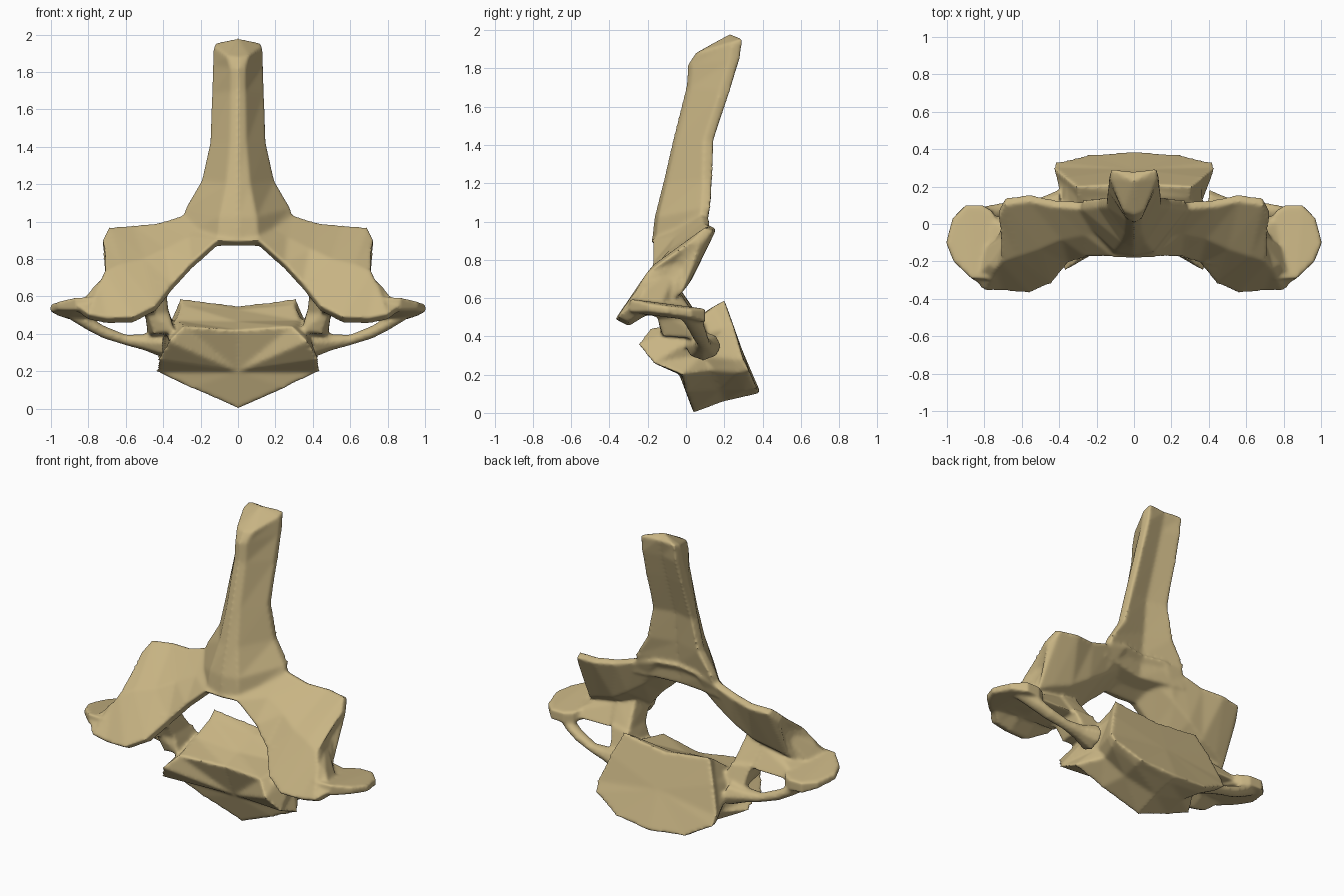
import bpy, bmesh, math
from mathutils import Vector

bm = bmesh.new()


def loft(rings, fan=None):
    """Skin a list of closed rings; fan = centre point for the last cap."""
    vr = [[bm.verts.new(p) for p in r] for r in rings]
    n = len(vr[0])
    for a, b in zip(vr, vr[1:]):
        for i in range(n):
            j = (i + 1) % n
            bm.faces.new((a[i], a[j], b[j], b[i]))
    for ring, c in ((vr[0], None), (vr[-1], fan)):
        mid = Vector(c) if c else sum((v.co for v in ring), Vector()) / n
        m = bm.verts.new(mid)
        for i in range(n):
            bm.faces.new((ring[i], ring[(i + 1) % n], m))


def whole(half):
    """Close a half ring that starts and ends on the midline."""
    return half + [(-x, y, z) for x, y, z in half[-2:0:-1]]


def hull(points):
    vs = [bm.verts.new(p) for p in points]
    r = bmesh.ops.convex_hull(bm, input=vs)
    junk = {v for v in r["geom_interior"] + r["geom_unused"]
            if isinstance(v, bmesh.types.BMVert)}
    bmesh.ops.delete(bm, geom=list(junk), context='VERTS')


# body: oblique block with flat rear face, waist, and overhanging front lip
rear = [(0, .215, .55), (.31, .2, .59), (.37, .25, .45), (.43, .30, .28),
        (.42, .33, .22), (.25, .37, .13), (0, .39, .105)]
rear_in = [(0, .15, .53), (.30, .14, .555), (.36, .20, .44), (.415, .25, .28),
           (.40, .27, .21), (.25, .31, .12), (0, .33, .09)]
waist = [(0, 0, .465), (.33, .03, .47), (.38, .05, .4), (.35, .08, .3),
         (.34, .14, .22), (.22, .18, .12), (0, .2, .06)]
front = [(0, -.13, .42), (.29, -.19, .44), (.37, -.25, .36), (.43, -.17, .26),
         (.44, -.02, .2), (.25, 0, .11), (0, .04, 0)]
loft([whole(r) for r in (rear, rear_in, waist, front)], fan=(0, -.035, .2))

# spinous process: front ridge, wide hollow back
spine = [(-.18, .88, .11, .10, .94, .31, .05),
         (-.165, 1.02, .10, .13, 1.08, .28, .07),
         (-.12, 1.20, .065, .14, 1.22, .195, .09),
         (-.07, 1.42, .045, .145, 1.42, .15, .11),
         (0, 1.70, .04, .23, 1.68, .14, .20),
         (.01, 1.82, .04, .28, 1.84, .135, .25),
         (.05, 1.88, .06, .295, 1.955, .13, .28)]
rings = []
for yf, zf, wf, yb, zb, wb, notch in spine:
    half = [(0, yf), (wf, yf + .02), (wb, yb - .05), (wb - .01, yb), (0, notch)]
    rings.append(whole([(x, y, zf + (zb - zf) * (y - yf) / (yb - yf))
                        for x, y in half]))
loft(rings, fan=(0, .23, 1.98))

# lamina stations: lower edge, upper edge, forward bulge, depth
lamina = [((0, -.18, .90), (0, .05, 1.08), 0, .1),
          ((.11, -.18, .90), (.15, .08, 1.08), 0, .1),
          ((.25, -.18, .775), (.28, .08, 1.04), .01, .12),
          ((.35, -.21, .665), (.42, .09, .995), .025, .13),
          ((.44, -.32, .55), (.56, .12, .98), .035, .15),
          ((.56, -.37, .49), (.69, .10, .97), .04, .16),
          ((.70, -.36, .485), (.725, .03, .90), .04, .16),
          ((.80, -.36, .505), (.685, -.06, .78), .03, .14),
          ((.86, -.30, .55), (.70, -.11, .72), .01, .1)]
back = Vector((0, .88, -.45))
# transverse tip outline, seen from above
tip = [(.76, .07), (.81, .1), (.9, .1), (.97, .03), (1.005, -.1), (.965, -.2),
       (.87, -.29), (.76, -.3), (.66, -.22), (.70, -.04)]
# thin bar below the side opening: x, y, z, radius
bar = [(.90, .01, .51, .035), (.80, .05, .455, .04), (.72, .07, .41, .036),
       (.60, .09, .367, .03), (.50, .09, .355, .045), (.40, .09, .35, .08)]

for s in (1, -1):
    rings = []
    for a, b, bulge, depth in lamina:
        a, b = Vector(a), Vector(b)
        m = (a + b) / 2
        ring = [a, m + Vector((0, -bulge, bulge)), b, b + back * .045,
                m + back * depth, a + back * .07]
        rings.append([(s * p.x, p.y, p.z) for p in ring])
    loft(rings)

    hull([(s * x, y, .54 - .13 * (y + .1) + dz * (.6 if x > .95 else 1))
          for x, y in tip for dz in (-.04, .03)])

    loft([[(s * x, y + 1.2 * r * math.cos(k * math.pi / 4), z + r * math.sin(k * math.pi / 4))
           for k in range(8)] for x, y, z, r in bar])

    # pedicle from body up to lamina
    hull([(s * x, y, z) for x, y, z in (
        (.34, -.13, .41), (.45, -.12, .40), (.33, .12, .40), (.48, .11, .38),
        (.37, -.12, .52), (.50, -.16, .54), (.37, .07, .52), (.50, .05, .53))])
    hull([(s * x, y, z) for x, y, z in (
        (.37, -.12, .50), (.50, -.16, .50), (.37, .07, .50), (.50, .06, .50),
        (.39, -.21, .68), (.54, -.21, .68), (.40, -.06, .69), (.54, -.06, .69))])

    # web joining pedicle, lamina and transverse tip above the side opening
    hull([(s * x, y, z) for x, y, z in (
        (.45, .04, .51), (.45, -.2, .51), (.45, -.05, .66), (.45, -.2, .66),
        (.62, .02, .51), (.62, -.05, .63), (.62, -.25, .6),
        (.80, .05, .50), (.80, -.2, .51), (.80, .03, .535), (.80, -.2, .58))])

bmesh.ops.recalc_face_normals(bm, faces=bm.faces[:])
mesh = bpy.data.meshes.new("vertebra")
bm.to_mesh(mesh)
bm.free()
bone = bpy.data.objects.new("vertebra", mesh)
bpy.context.collection.objects.link(bone)

mat = bpy.data.materials.new("bone tan")
mat.diffuse_color = (.58, .46, .23, 1)
mesh.materials.append(mat)

# fuse the parts and soften the joints
rm = bone.modifiers.new("fuse", 'REMESH')
rm.mode = 'VOXEL'
rm.voxel_size = .01
rm.use_smooth_shade = True
sm = bone.modifiers.new("soften", 'SMOOTH')
sm.factor = .5
sm.iterations = 10
